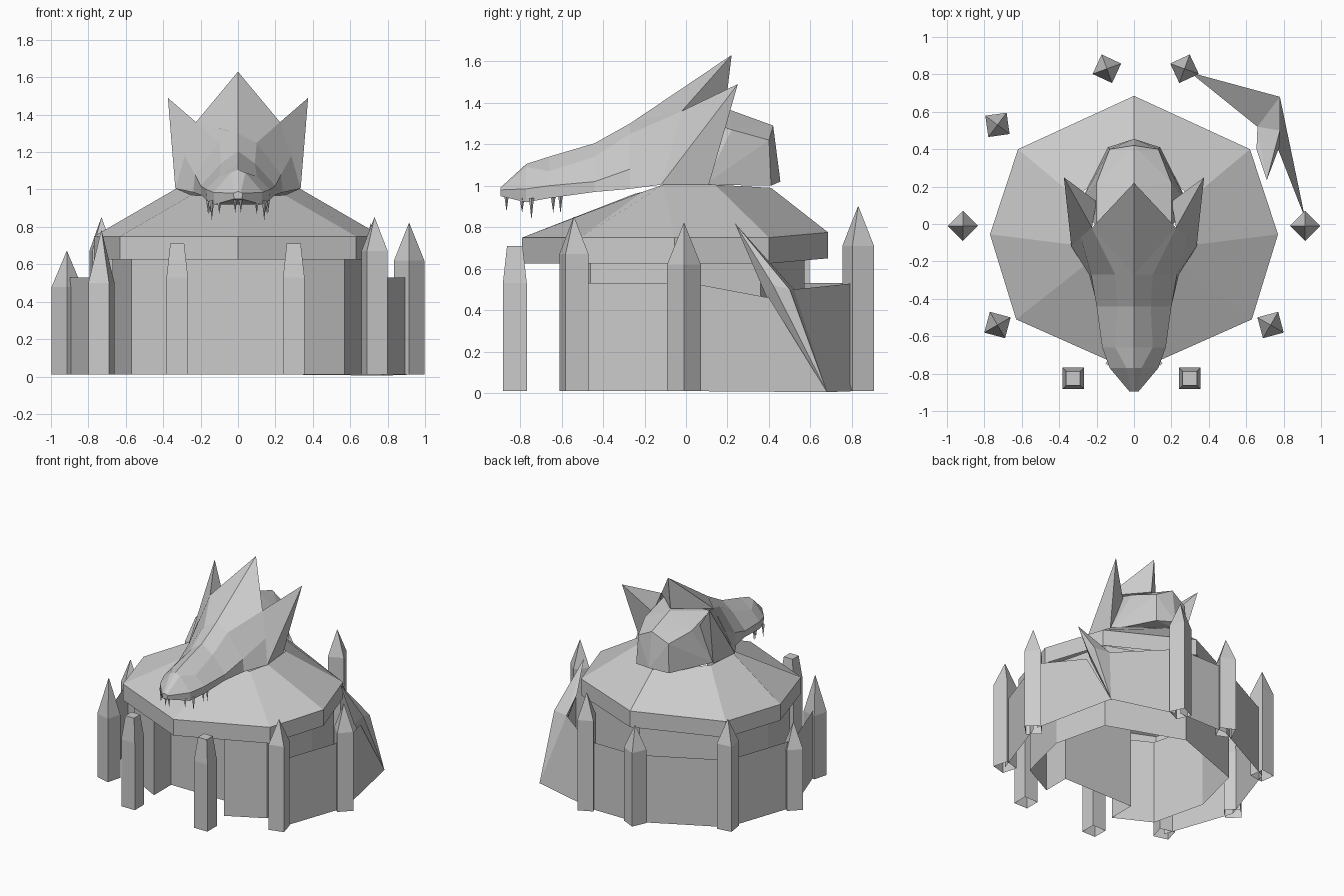
import bpy, bmesh, math

if "Cube" in bpy.data.objects:
    bpy.data.objects.remove(bpy.data.objects["Cube"])


def finish(name, bm):
    bmesh.ops.recalc_face_normals(bm, faces=bm.faces)
    me = bpy.data.meshes.new(name)
    bm.to_mesh(me)
    bm.free()
    ob = bpy.data.objects.new(name, me)
    bpy.context.collection.objects.link(ob)
    return ob


def loft(name, rings, caps=(True, True)):
    """Skin equal-length rings of points."""
    bm = bmesh.new()
    vs = [[bm.verts.new(p) for p in r] for r in rings]
    n = len(vs[0])
    for a, b in zip(vs, vs[1:]):
        for i in range(n):
            j = (i + 1) % n
            bm.faces.new((a[i], a[j], b[j], b[i]))
    if caps[0]:
        bm.faces.new(vs[0])
    if caps[1]:
        bm.faces.new(vs[-1])
    return finish(name, bm)


def hull(name, pts):
    bm = bmesh.new()
    for p in pts:
        bm.verts.new(p)
    bmesh.ops.convex_hull(bm, input=bm.verts)
    loose = [v for v in bm.verts if not v.link_faces]
    bmesh.ops.delete(bm, geom=loose, context='VERTS')
    return finish(name, bm)


def both(half):
    """Close a right-hand outline with its mirror image."""
    return half + [(-p[0],) + tuple(p[1:]) for p in reversed(half) if p[0] > 0.001]


def at(outline, z):
    return [(x, y, z) for x, y in outline]


# hut wall with a recessed doorway
wall = both([(.3, -.39), (.3, -.6), (.57, -.46), (.67, -.05), (.57, .36), (0, .57)])
loft("hut_wall", [at(wall, .01), at(wall, .66)], caps=(False, False))

# eight-sided roof with a thick rim, open underneath
rim = [(0, -.79, .75), (.63, -.51, .75), (.77, -.055, .75), (.62, .4, .75), (0, .685, .775)]
low = [(x, y, z - .125) for x, y, z in rim]
crown = [(0, -.25, .96), (.25, -.21, .97), (.33, -.11, 1.005), (.31, .14, 1.005), (0, .41, .99)]
loft("roof", [both(low), both(rim), both(crown)], caps=(False, False))


# palisade posts: square shaft and pointed tip
def post(name, x, y, rot, shoulder, top, tip=.002, side=.115):
    rings = []
    for z, s in ((.01, side), (shoulder, side), (top, tip)):
        rings.append([(x + s * .7071 * math.cos(math.radians(rot + 45 + 90 * k)),
                       y + s * .7071 * math.sin(math.radians(rot + 45 + 90 * k)), z)
                      for k in range(4)])
    loft(name, rings, caps=(False, True))

for sx, nm in ((.298, "right"), (-.325, "left")):
    post("gate_post_" + nm, sx, -.825, 0, .53, .71, .075)

stakes = [(.73, -.54, 15, .67, .85), (.915, -.01, 45, .62, .82),
          (.27, .83, 25, .71, .9), (-.145, .83, -25, .58, .76),
          (-.73, .53, 8, .67, .85), (-.915, -.01, 45, .48, .67),
          (-.73, -.54, -15, .5, .78)]
for i, s in enumerate(stakes):
    post(f"stake_{i}", *s)


# thin fence panels between posts
def panel(name, *pts):
    bm = bmesh.new()
    bm.faces.new([bm.verts.new(p) for p in pts])
    finish(name, bm)

for i, j in ((0, 1), (2, 3), (3, 4), (4, 5), (5, 6)):
    (ax, ay), (bx, by) = stakes[i][:2], stakes[j][:2]
    panel(f"fence_{i}", (ax, ay, .01), (bx, by, .01), (bx, by, .53), (ax, ay, .53))

# broken corner: leaning stake with two slumped panels
hull("leaning_stake", [(.71, .235, .82), (.655, .4, .62), (.72, .39, .46), (.78, .42, .52),
                       (.66, .52, .5), (.78, .5, .5), (.77, .67, .005), (.78, .68, .005)])
panel("slumped_fence_side", (.915, .03, .01), (.78, .68, .005), (.77, .4, .46), (.915, .03, .53))
panel("slumped_fence_back", (.3, .81, .01), (.78, .68, .005), (.66, .52, .5), (.3, .81, .53))

# beast skull: snout lofted from cross-sections (y, ridge z, brow x z, lip x z, base x z)
sections = [(-.895, .99, .015, .985, .025, .98, .02, .95),
            (-.77, 1.105, .04, 1.09, .13, .985, .125, .92),
            (-.66, 1.14, .1, 1.07, .17, 1.0, .165, .94),
            (-.44, 1.205, .09, 1.14, .2, 1.02, .195, .97),
            (-.27, 1.3, .1, 1.25, .23, 1.08, .24, .985)]
rings = []
for y, rz, bx, bz, lx, lz, ux, uz in sections:
    rings.append([(0, y, rz)] + [(bx, y, bz), (lx, y, lz), (ux, y, uz),
                 (-ux, y, uz), (-lx, y, lz), (-bx, y, bz)])
# flared face edge, where the horns begin
rings.append(both([(0, -.02, 1.45), (.225, -.02, 1.36), (.285, -.07, 1.18), (.335, -.12, 1.005)]))
loft("skull_snout", rings, caps=(True, False))

# central crest and back of the skull
hull("skull_crest", [(0, -.27, 1.3), (.225, -.02, 1.36), (-.225, -.02, 1.36),
                     (0, .22, 1.63), (0, .19, 1.38)])
hull("skull_back", [(0, .2, 1.37), (0, .42, 1.29), (0, .455, 1.02)]
     + both([(.2, -.01, 1.34), (.2, .22, 1.27), (.3, .09, 1.005), (.13, .4, 1.22), (.14, .41, 1.0)]))

# swept side horns and fangs
for s, nm in ((1, "right"), (-1, "left")):
    hull("side_horn_" + nm, [(s * x, y, z) for x, y, z in (
        (.225, -.02, 1.36), (.335, -.12, 1.005), (.31, .11, 1.005),
        (.375, .25, 1.49), (.2, .12, 1.27))])
    for k, (x, y, top, tip) in enumerate(((.015, -.865, .96, .875), (.1, -.79, .94, .87),
                                          (.14, -.745, .94, .835), (.15, -.64, .95, .87),
                                          (.16, -.605, .96, .865))):
        hull(f"fang_{nm}_{k}", [(s * x + dx, y + dy, top) for dx, dy in
                                ((.012, 0), (-.012, 0), (0, .012), (0, -.012))]
             + [(s * x, y, tip)])
